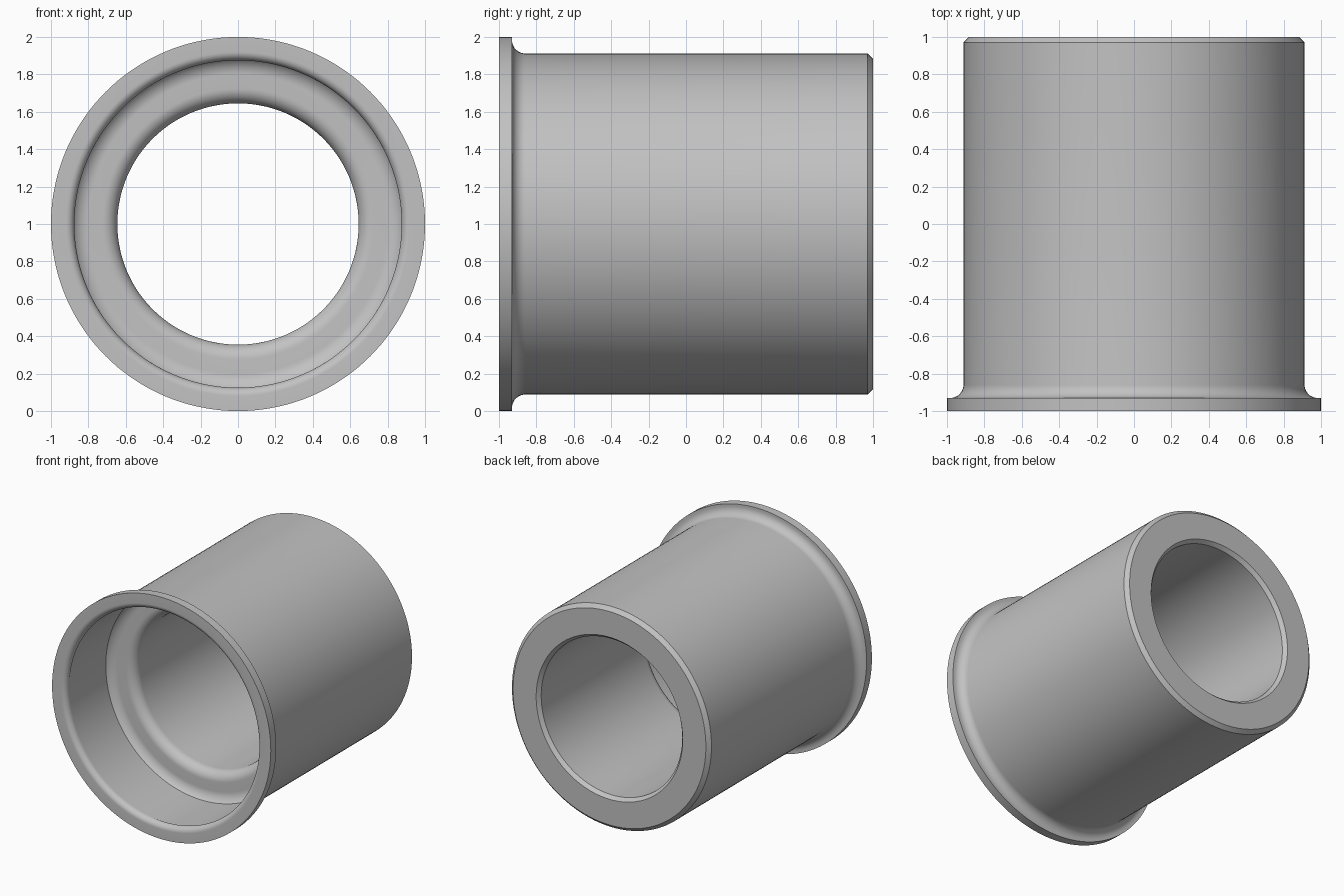
import bpy, bmesh
from math import sin, cos, radians, tau
from mathutils import Matrix, Vector

if "Cube" in bpy.data.objects:
    bpy.data.objects.remove(bpy.data.objects["Cube"])

STEPS = 144


def arc(r, y, radius, start, end, count=10):
    """Points of an arc in the (radius, y) half plane, angles in degrees."""
    angles = [radians(start + (end - start) * i / count) for i in range(count + 1)]
    return [(r + radius * cos(a), y + radius * sin(a)) for a in angles]


def revolve(name, profile, material):
    """Turn a closed (radius, y) profile around the bushing's long axis."""
    bm = bmesh.new()
    rings = []
    for i in range(STEPS):
        turn = Matrix.Rotation(tau * i / STEPS, 3, 'Y')
        rings.append([bm.verts.new(turn @ Vector((r, y, 0))) for r, y in profile])
    for i, ring in enumerate(rings):
        following = rings[(i + 1) % STEPS]
        for j in range(len(profile)):
            k = (j + 1) % len(profile)
            bm.faces.new((ring[j], ring[k], following[k], following[j]))
    bmesh.ops.recalc_face_normals(bm, faces=bm.faces)
    mesh = bpy.data.meshes.new(name)
    bm.to_mesh(mesh)
    bm.free()
    mesh.materials.append(material)
    obj = bpy.data.objects.new(name, mesh)
    bpy.context.collection.objects.link(obj)
    return obj


# Plain grey metal
grey = bpy.data.materials.new("grey_metal")
grey.use_nodes = True
colour = (0.54, 0.54, 0.54, 1)
grey.diffuse_color = colour
grey.node_tree.nodes["Principled BSDF"].inputs["Base Color"].default_value = colour

# Flange rim and the fillet that runs into the sleeve
profile = [(1, -1), (1, -0.93)]
profile += arc(0.982, -0.86, 0.07, 270, 180)
# Chamfered back end, outside and in the bore
profile += [(0.912, 0.97), (0.882, 1), (0.67, 1), (0.645, 0.97)]
# Rounded shoulder from the bore to the counterbore floor
profile += arc(0.725, -0.35, 0.08, 180, 270)
# Hollow corner between the floor and the counterbore wall
profile += arc(0.80, -0.53, 0.10, 90, 36.9)
# Rounded lip at the mouth
profile += [(0.88, -0.953)]
profile += arc(0.92, -0.955, 0.045, 180, 270)

bushing = revolve("flanged_bushing", profile, grey)
bushing.location.z = 1

bpy.ops.object.select_all(action='DESELECT')
bushing.select_set(True)
bpy.context.view_layer.objects.active = bushing
bpy.ops.object.shade_smooth_by_angle(angle=radians(25))
